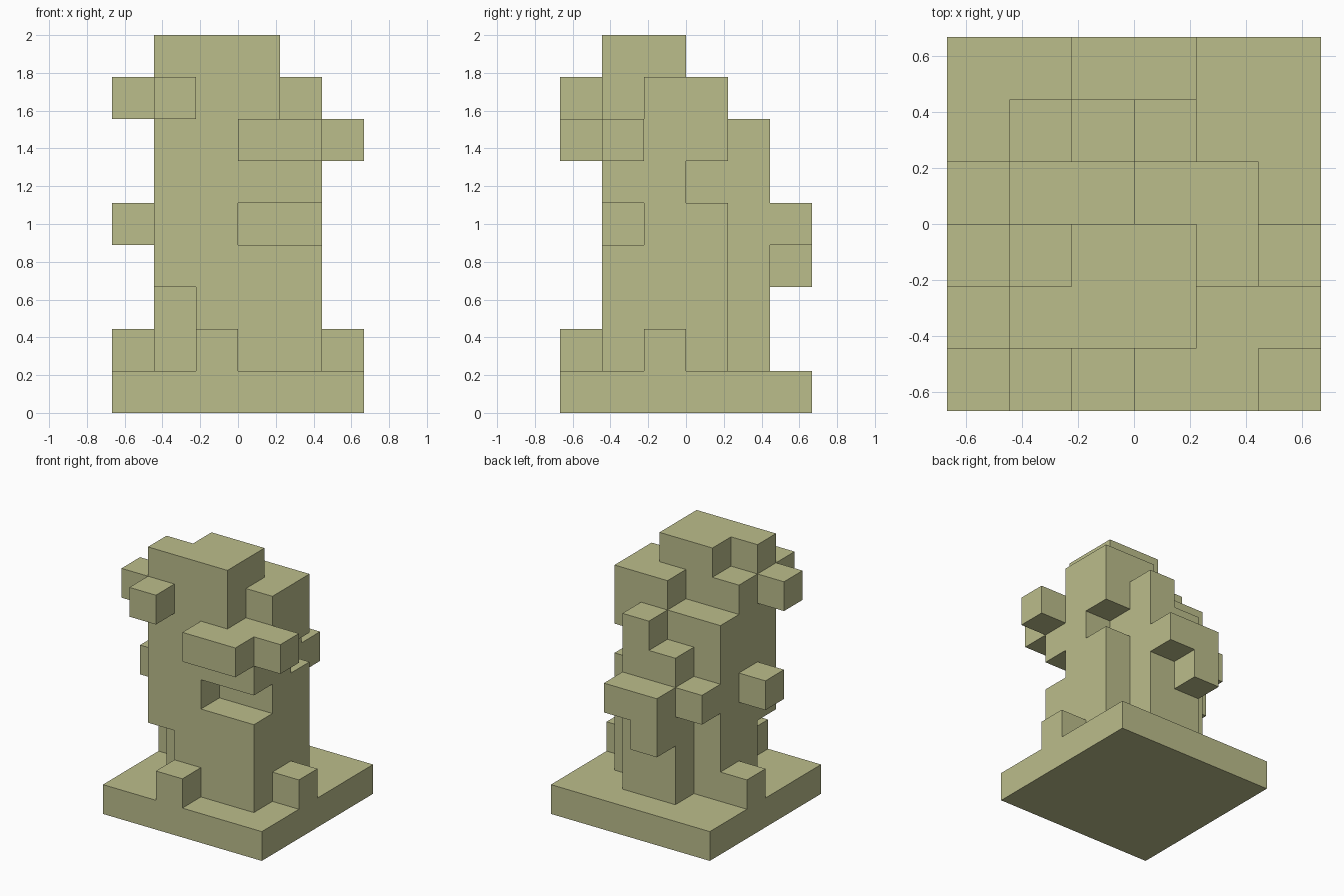
import bpy, bmesh
from itertools import product
from mathutils import Vector

cube = bpy.data.objects.get("Cube")
if cube:
    bpy.data.objects.remove(cube, do_unlink=True)

CELL = 2 / 9
cells = set()


def box(x, y, z):
    """All grid cells in three inclusive ranges."""
    return set(product(*(range(a, b + 1) for a, b in (x, y, z))))


def add(x, y, z):
    cells.update(box(x, y, z))


def cut(x, y, z):
    cells.difference_update(box(x, y, z))


# base slab and main shaft
add((0, 5), (0, 5), (0, 0))
add((1, 4), (1, 3), (1, 6))

# back buttress and its stepped ledge
add((2, 3), (4, 4), (1, 5))
add((3, 3), (4, 4), (6, 6))
add((2, 3), (5, 5), (4, 4))
add((2, 2), (5, 5), (3, 3))

# stepped top
add((1, 4), (2, 2), (7, 7))
add((1, 3), (1, 1), (7, 7))
add((3, 4), (3, 3), (7, 7))
add((1, 3), (1, 1), (8, 8))
add((2, 3), (2, 2), (8, 8))

# notches in the shaft
cut((1, 1), (1, 1), (1, 2))
cut((3, 4), (1, 1), (4, 4))
cut((4, 4), (3, 3), (5, 5))

# front brow and single projecting blocks
add((3, 4), (0, 0), (6, 6))
cells.update([(5, 1, 6), (1, 0, 7), (0, 1, 7), (0, 2, 4), (1, 4, 4),
              (2, 0, 1), (5, 2, 1), (0, 3, 1)])

# outer skin: one quad for every exposed cell side
bm = bmesh.new()
verts = {}


def corner(p):
    key = tuple(p)
    if key not in verts:
        verts[key] = bm.verts.new(((p[0] - 3) * CELL, (p[1] - 3) * CELL, p[2] * CELL))
    return verts[key]


for cell in sorted(cells):
    for axis in range(3):
        u, v = (axis + 1) % 3, (axis + 2) % 3
        for side in (0, 1):
            neighbour = list(cell)
            neighbour[axis] += 2 * side - 1
            if tuple(neighbour) in cells:
                continue
            ring = []
            for du, dv in ((0, 0), (1, 0), (1, 1), (0, 1)):
                p = list(cell)
                p[axis] += side
                p[u] += du
                p[v] += dv
                ring.append(corner(p))
            bm.faces.new(ring if side else ring[::-1])

mesh = bpy.data.meshes.new("block_tower")
bm.to_mesh(mesh)
bm.free()
tower = bpy.data.objects.new("block_tower", mesh)
bpy.context.collection.objects.link(tower)

# single flat colour
color = (0.50, 0.51, 0.26, 1)
mat = bpy.data.materials.new("pale_olive")
mat.use_nodes = True
mat.diffuse_color = color
mat.node_tree.nodes["Principled BSDF"].inputs["Base Color"].default_value = color
mesh.materials.append(mat)
